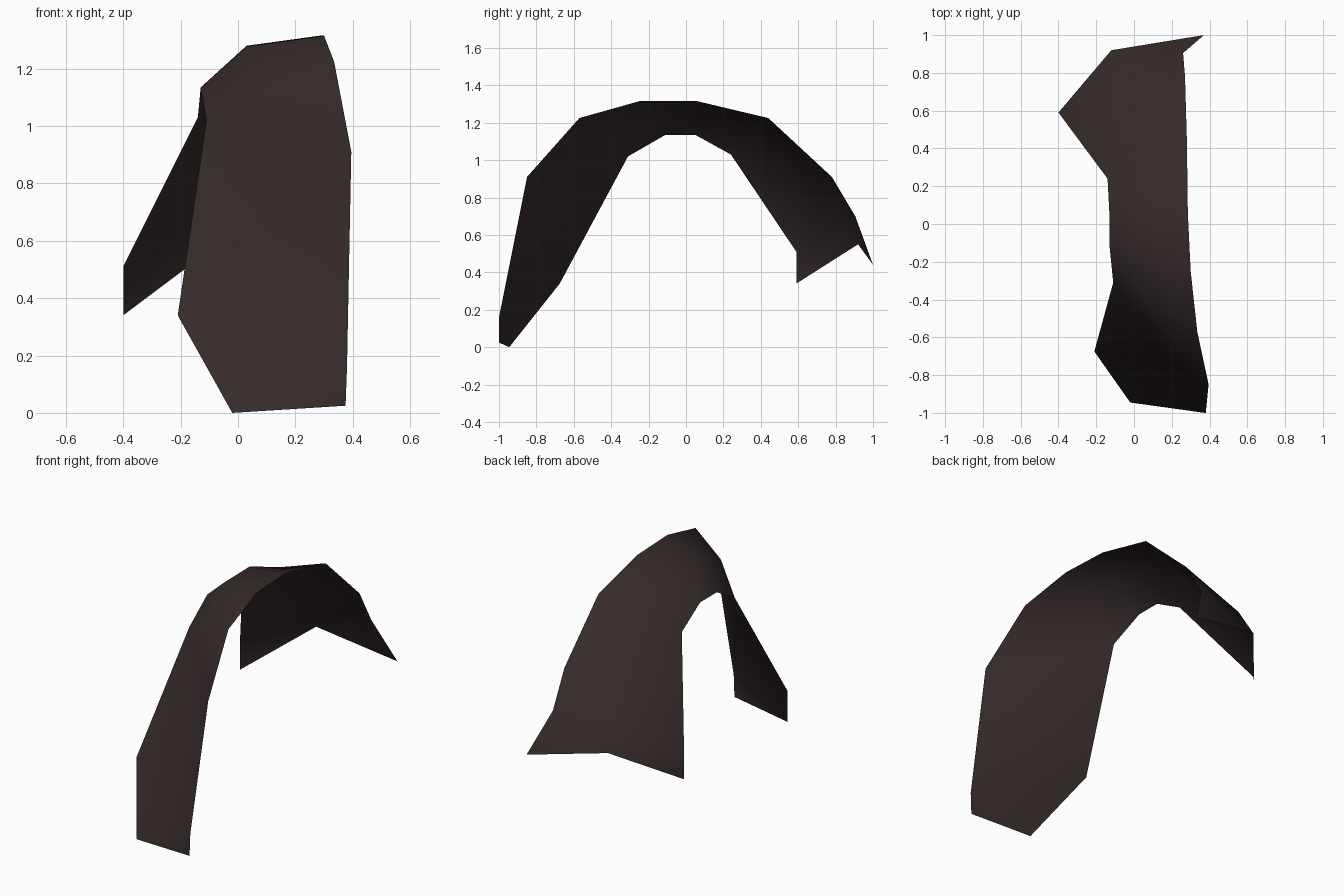
import bpy, bmesh

if "Cube" in bpy.data.objects:
    bpy.data.objects.remove(bpy.data.objects["Cube"])

# One dark material
mat = bpy.data.materials.new("dark brown")
mat.diffuse_color = (0.036, 0.023, 0.023, 1)
mat.use_nodes = True
mat.node_tree.nodes["Principled BSDF"].inputs["Base Color"].default_value = mat.diffuse_color

# Rails of the arch, front to back: outer edge, raised crown, inner edge
outer = [(.375, -1, .025), (.38, -1, .16), (.395, -.85, .91), (.335, -.57, 1.225),
         (.30, -.25, 1.315), (.285, .06, 1.315), (.28, .44, 1.225), (.27, .78, .91),
         (.26, .905, .70), (.37, 1, .44)]
crown = [(-.02, -.945, 0), (.094, -.469, 1.137), (.03, -.17, 1.277), (.03, .07, 1.28),
         (.035, .365, 1.165), (-.02, .65, .885), (-.08, .835, .715), (-.12, .92, .55)]
inner = [(-.21, -.675, .34), (-.11, -.31, 1.02), (-.13, -.11, 1.135), (-.13, .05, 1.135),
         (-.14, .24, 1.03), (-.40, .59, .51), (-.40, .59, .34)]

bm = bmesh.new()
O, C, I = [[bm.verts.new(p) for p in rail] for rail in (outer, crown, inner)]

# Front leg: nearly flat, slightly hollow panels
faces = [(O[0], O[1], C[0]), (O[1], I[0], C[0]), (O[1], I[1], I[0]), (O[1], O[2], I[1])]
# Bend into the top
faces += [(O[2], C[1], I[1]), (O[2], O[3], C[1])]
# Top and back leg, outer half
faces += [(O[i + 2], O[i + 3], C[i + 1], C[i]) for i in range(1, 7)]
# Top and back leg, inner half
faces += [(C[i], C[i + 1], I[i + 1], I[i]) for i in range(1, 4)]
faces += [(C[4], C[5], I[4]), (C[5], I[5], I[4]), (C[5], C[6], I[5]),
          (C[6], C[7], I[5]), (C[7], I[6], I[5])]
for f in faces:
    bm.faces.new(f).smooth = True
bmesh.ops.recalc_face_normals(bm, faces=bm.faces)
bm.normal_update()
# Outward side faces up at the crown
if sum(f.normal.z * f.calc_area() for f in bm.faces) < 0:
    bmesh.ops.reverse_faces(bm, faces=bm.faces)

mesh = bpy.data.meshes.new("arched_strip")
bm.to_mesh(mesh)
bm.free()
mesh.materials.append(mat)
strip = bpy.data.objects.new("arched_strip", mesh)
bpy.context.collection.objects.link(strip)
